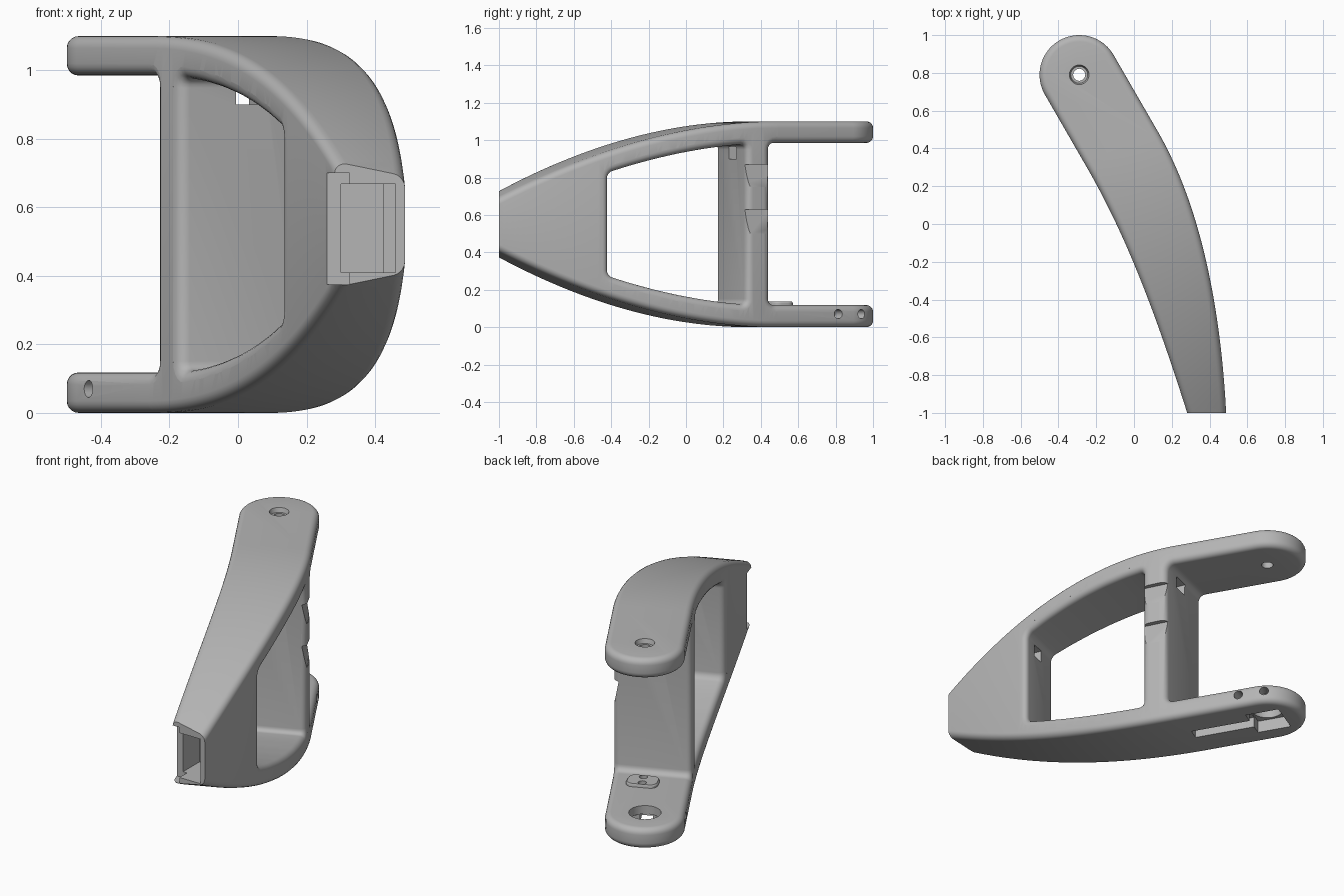
import bpy, bmesh, math
from mathutils import Vector
from mathutils.geometry import interpolate_bezier

if "Cube" in bpy.data.objects:
    bpy.data.objects.remove(bpy.data.objects["Cube"])

C, S = math.cos(math.radians(23)), math.sin(math.radians(23))
HEIGHT, CREASE, FILLET = 1.1, 0.40, 0.035
PIVOT = Vector((-0.29, 0.79, 0))
ALONG = Vector((0.5, -0.866, 0))      # arm direction at the fork
ACROSS = Vector((0.866, 0.5, 0))

grey = bpy.data.materials.new("grey plastic")
grey.use_nodes = True
grey.diffuse_color = (0.46, 0.46, 0.46, 1)
grey.node_tree.nodes["Principled BSDF"].inputs["Base Color"].default_value = grey.diffuse_color


def place(u, v, z):
    """Skewed arm frame (u across, v along) to world."""
    return Vector((C * u - S * v, S * u + C * v, z))


def skin(name, loops):
    """Bridge closed loops of equal length and cap both ends."""
    bm = bmesh.new()
    rows = [[bm.verts.new(p) for p in loop] for loop in loops]
    n = len(rows[0])
    for a, b in zip(rows, rows[1:]):
        for i in range(n):
            j = (i + 1) % n
            bm.faces.new((a[i], a[j], b[j], b[i]))
    bm.faces.new(rows[0][::-1])
    bm.faces.new(rows[-1])
    bmesh.ops.recalc_face_normals(bm, faces=bm.faces[:])
    mesh = bpy.data.meshes.new(name)
    bm.to_mesh(mesh)
    bm.free()
    mesh.materials.append(grey)
    obj = bpy.data.objects.new(name, mesh)
    bpy.context.collection.objects.link(obj)
    return obj


def box(lo, hi, to_world=lambda x, y, z: Vector((x, y, z))):
    (x0, y0, z0), (x1, y1, z1) = lo, hi
    return skin("cutter", [[to_world(x, y, z) for x, y in ((x0, y0), (x1, y0), (x1, y1), (x0, y1))]
                           for z in (z0, z1)])


def rod(a, b, r, r_end=None, sides=32):
    a, b = Vector(a), Vector(b)
    turn = (b - a).to_track_quat('Z', 'Y')
    ring = [turn @ Vector((math.cos(t), math.sin(t), 0))
            for t in (2 * math.pi * i / sides for i in range(sides))]
    return skin("cutter", [[a + p * r for p in ring], [b + p * (r_end or r) for p in ring]])


def cut(obj, cutters):
    bpy.context.view_layer.objects.active = obj
    for tool in cutters:
        tool.hide_render = True
        mod = obj.modifiers.new("cut", 'BOOLEAN')
        mod.operation, mod.solver, mod.object = 'DIFFERENCE', 'EXACT', tool
        bpy.ops.object.modifier_apply(modifier=mod.name)
        bpy.data.objects.remove(tool)


def side_curve(tangent, start, h0, h1, end):
    """Plan edge as a function giving u at v."""
    pts = [Vector(tangent)] + list(interpolate_bezier(*map(Vector, (start, h0, h1, end)), 40))
    table = [(-S * p.x + C * p.y, C * p.x + S * p.y) for p in pts]

    def at(v):
        for (va, ua), (vb, ub) in zip(table, table[1:]):
            if v >= vb:
                break
        return ua + (ub - ua) * (v - va) / (vb - va)
    return at


left = side_curve((-.472, .685, 0), (-.248, .297, 0), (.017, -.162, 0), (.186, -.694, 0), (.345, -1.2, 0))
right = side_curve((-.108, .895, 0), (.126, .49, 0), (.401, .014, 0), (.484, -.65, 0), (.495, -1.2, 0))


def top(v):
    return HEIGHT - 0.179 * max(0, CREASE - v) ** 2


def rounded(points, r, steps=5):
    """Polygon with each corner replaced by a small arc."""
    out = []
    for i, p in enumerate(points):
        p, a, b = Vector(p), Vector(points[i - 1]), Vector(points[(i + 1) % len(points)])
        s, e = p + (a - p).normalized() * r, p + (b - p).normalized() * r
        for k in range(steps + 1):
            t = k / steps
            out.append(s * (1 - t) ** 2 + p * 2 * t * (1 - t) * (0.83 + 0.17 * abs(2 * t - 1)) + e * t * t
                       + (s + e) * t * (1 - t) * (1 - (0.83 + 0.17 * abs(2 * t - 1))))
    return out


def flared_cutter(points, corner, r=FILLET):
    """Cutter through the arm that rounds off the edges it leaves on both sides."""
    base = rounded([Vector(p) for p in points], corner)
    n = len(base)
    normals = []
    for i in range(n):
        d = (base[(i + 1) % n] - base[i - 1]).normalized()
        normals.append(Vector((d.y, -d.x)))
    depths = [r * (1 - math.cos(k * math.pi / 10)) for k in range(6)]

    def layer(d, edge, shift):
        pts = [p + q * d for p, q in zip(base, normals)]
        return [place(edge(p.x) + shift, p.x, p.y) for p in pts]

    def spread(e):
        return r - math.sqrt(max(0, r * r - (r - e) ** 2))
    loops = [layer(r, lambda v: -1, 0)]
    loops += [layer(spread(e), left, e) for e in depths]
    loops += [layer(spread(e), right, -e) for e in reversed(depths)]
    loops.append(layer(r, lambda v: 1.2, 0))
    return skin("cutter", loops)


# Curved frame: rounded rectangular section lofted along the arm
sections = []
for i in range(57):
    v = -1.2 + (CREASE + 1.2) * i / 56
    l, r, hi = left(v), right(v), top(v)
    lo, f, loop = HEIGHT - hi, FILLET, []
    for k, (cu, cz) in enumerate(((r - f, hi - f), (l + f, hi - f), (l + f, lo + f), (r - f, lo + f))):
        for a in range(6):
            t = (k + a / 5) * math.pi / 2
            loop.append(place(cu + f * math.cos(t), v, cz + f * math.sin(t)))
    sections.append(loop)
frame = skin("arm_frame", sections)

# Side window between web and nose, and fork opening behind the web
WALL, V0, V1 = 0.115, -0.545, 0.215
stations = [V0 + (V1 - V0) * k / 6 for k in range(7)]
window = [(v, HEIGHT - top(v) + WALL) for v in stations] + [(v, top(v) - WALL) for v in reversed(stations)]
fork = [(0.355, 0.118), (0.6, 0.118), (0.6, 0.985), (0.355, 0.985)]
cut(frame, [flared_cutter(window, 0.03), flared_cutter(fork, 0.035),
            box((-1, -2, -1), (1.5, -1, 2))])

# Open socket in the nose
cut(frame, [box((0.1, -1.1, 0.375), (0.325, -0.93, 0.70)),
            box((0.30, -1.1, 0.41), (0.425, -0.78, 0.668)),
            box((0.40, -1.1, 0.41), (0.46, -0.9, 0.668))])

# Cable passages through web and nose wall
cut(frame, [box((0.085, 0.1, 0.90), (0.185, 0.5, 0.965), place),
            box((0.05, -0.75, 0.73), (0.13, -0.5, 0.80), place)])

# Wedge notches on the outer side of the web
for z0, z1 in ((0.50, 0.63), (0.75, 0.87)):
    cut(frame, [skin("cutter", [[place(right(v) + du, v, z) for du, z in
                                 ((-0.022, z1), (0.002, z0), (0.1, z0), (0.1, z1))] for v in (0.16, 0.45)])])


def fork_plate(name, z0, z1):
    """Flat plate with a round end and filleted rim."""
    layers, f = [], FILLET
    rim = [(f * (1 - math.sin(a)), f * (1 - math.cos(a))) for a in (k * math.pi / 10 for k in range(6))]
    levels = [(d, z0 + e) for d, e in rim] + [(d, z1 - e) for d, e in reversed(rim)]
    for d, z in levels:
        arc = [PIVOT + (0.21 - d) * (ACROSS * math.cos(t) - ALONG * math.sin(t))
               for t in (math.pi * i / 40 for i in range(41))]
        loop = [place(right(CREASE) - d, CREASE, z)] + [Vector((p.x, p.y, z)) for p in arc]
        layers.append(loop + [place(left(CREASE) + d, CREASE, z)])
    return skin(name, layers)


def at(p, z):
    return Vector((p.x, p.y, z))


# Upper fork plate with countersunk pivot hole
upper = fork_plate("upper_fork_plate", 0.985, HEIGHT)
cut(upper, [rod(at(PIVOT, 0.9), at(PIVOT, 1.2), 0.032),
            rod(at(PIVOT, 1.075), at(PIVOT, 1.11), 0.045, 0.055)])

# Lower fork plate with bearing hole, underside pocket, cable groove and side screw holes
lower = fork_plate("lower_fork_plate", 0, 0.118)


def arm_space(a, t, z):
    return at(PIVOT + ACROSS * a + ALONG * t, z)


cut(lower, [rod(at(PIVOT, -0.1), at(PIVOT, 0.3), 0.085),
            box((-0.1, -0.1, -0.1), (0.1, 0.09, 0.07), arm_space),
            box((-0.035, 0.05, -0.1), (0.035, 0.43, 0.06), arm_space)])
for x, y, direction in ((-0.06, 0.815, ACROSS), (-0.14, 0.94, Vector((0.7, 0.7, 0))), (-0.435, 0.625, -ACROSS)):
    p = Vector((x, y, 0.07))
    cut(lower, [rod(p + direction * 0.1, p - direction * 0.08, 0.025, sides=20)])

# Raised screw pad on the lower plate
pad_outline = rounded([Vector(p) for p in ((-0.085, -0.06), (0.085, -0.06), (0.085, 0.06), (-0.085, 0.06))], 0.04)
pad_centre = Vector((-0.07, 0.495, 0))
pad = skin("screw_pad", [[at(pad_centre, z) + place(p.x * k, p.y * k, 0) for p in pad_outline]
                         for z, k in ((0.11, 1), (0.128, 1), (0.136, 0.94))])
for shift in (-0.035, 0.035):
    p = pad_centre + ALONG * shift
    for part in (pad, lower):
        cut(part, [rod(at(p, 0.07), at(p, 0.2), 0.022, sides=20)])

# Smooth shading with sharp edges kept
bpy.ops.object.select_all(action='DESELECT')
for obj in (frame, upper, lower, pad):
    obj.select_set(True)
bpy.context.view_layer.objects.active = frame
bpy.ops.object.shade_smooth_by_angle(angle=math.radians(30))
